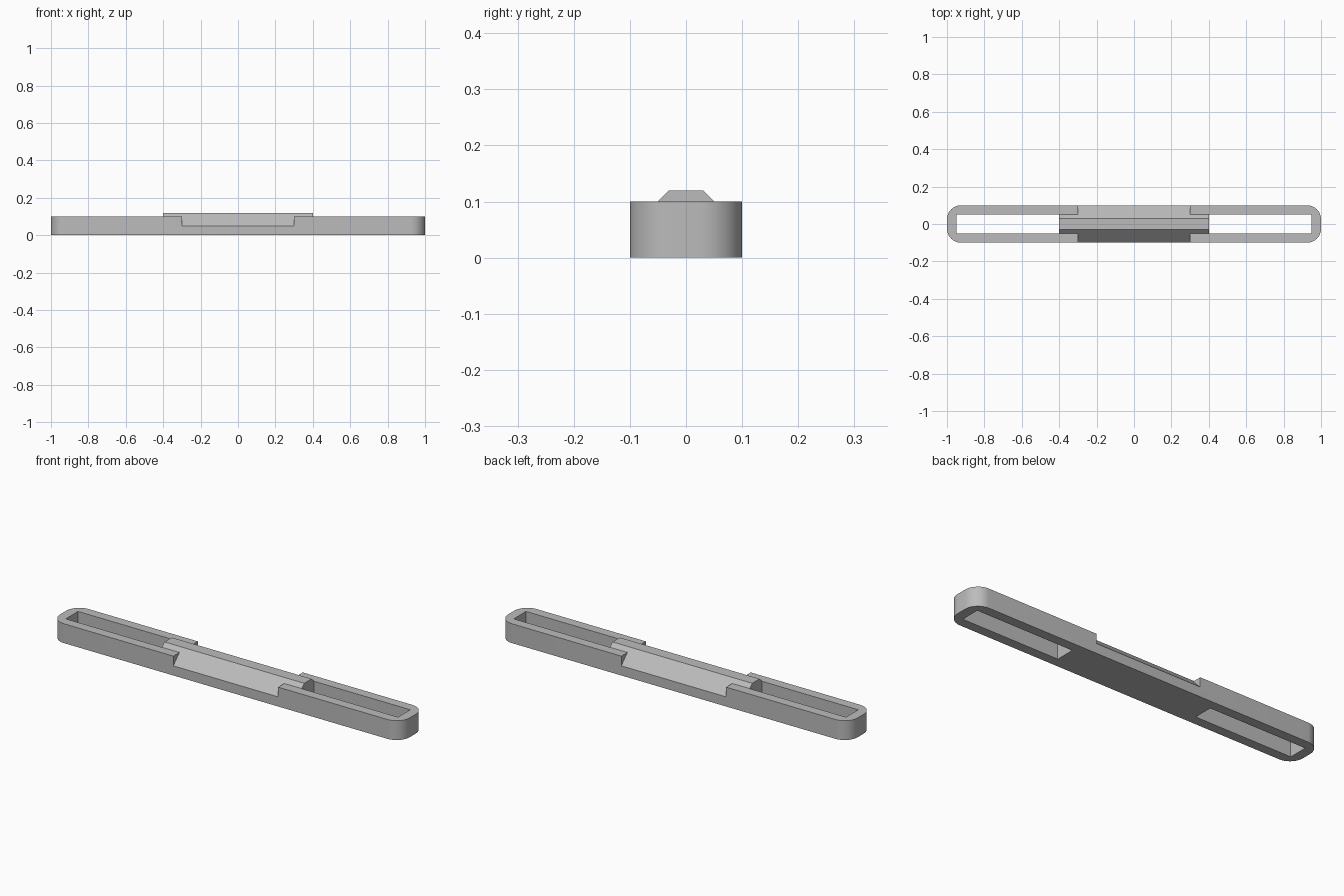
import bpy, bmesh, math
from mathutils import Vector

cube = bpy.data.objects.get("Cube")
if cube:
    bpy.data.objects.remove(cube, do_unlink=True)

grey = bpy.data.materials.new("plain grey")
grey.use_nodes = True
colour = (0.5, 0.5, 0.5, 1)
grey.diffuse_color = colour
grey.node_tree.nodes["Principled BSDF"].inputs["Base Color"].default_value = colour


def prism(name, outline, push):
    """Extrude a closed 3D outline along a vector."""
    bm = bmesh.new()
    face = bm.faces.new([bm.verts.new(p) for p in outline])
    new = bmesh.ops.extrude_face_region(bm, geom=[face])["geom"]
    bmesh.ops.translate(bm, vec=push, verts=[v for v in new if isinstance(v, bmesh.types.BMVert)])
    bmesh.ops.recalc_face_normals(bm, faces=bm.faces)
    mesh = bpy.data.meshes.new(name)
    bm.to_mesh(mesh)
    bm.free()
    mesh.materials.append(grey)
    ob = bpy.data.objects.new(name, mesh)
    bpy.context.collection.objects.link(ob)
    return ob


def combine(target, tool, operation):
    mod = target.modifiers.new(tool.name, "BOOLEAN")
    mod.operation, mod.object, mod.solver = operation, tool, "EXACT"
    bpy.context.view_layer.objects.active = target
    bpy.ops.object.modifier_apply(modifier=mod.name)
    bpy.data.objects.remove(tool, do_unlink=True)


# Long bar with rounded corners
radius, steps = 0.075, 12
outline = []
for corner, (sx, sy) in enumerate([(1, 1), (-1, 1), (-1, -1), (1, -1)]):
    for i in range(steps + 1):
        a = math.pi / 2 * (corner + i / steps)
        outline.append((sx * (1 - radius) + radius * math.cos(a),
                        sy * (0.1 - radius) + radius * math.sin(a), 0))
frame = prism("slotted_frame", outline, Vector((0, 0, 0.1)))

# Open slots at both ends, and sloped notches on both long sides
for s in (-1, 1):
    slot = [(s * x, y, -0.1) for x, y in ((0.4, -0.05), (0.95, -0.05), (0.95, 0.05), (0.4, 0.05))]
    combine(frame, prism("slot_cutter", slot, Vector((0, 0, 0.4))), "DIFFERENCE")
    notch = [(-0.3, s * y, z) for y, z in ((0.05, 0.1), (0.15, 0), (0.15, 0.15), (0.05, 0.15))]
    combine(frame, prism("notch_cutter", notch, Vector((0.6, 0, 0))), "DIFFERENCE")

# Raised ridge across the middle, continuing the slopes
ridge = [(-0.4, y, z) for y, z in ((-0.05, 0.1), (-0.05, 0.05), (0.05, 0.05),
                                   (0.05, 0.1), (0.03, 0.12), (-0.03, 0.12))]
combine(frame, prism("centre_ridge", ridge, Vector((0.8, 0, 0))), "UNION")

bpy.ops.object.select_all(action="DESELECT")
frame.select_set(True)
bpy.context.view_layer.objects.active = frame
bpy.ops.object.shade_smooth_by_angle(angle=math.radians(30))
